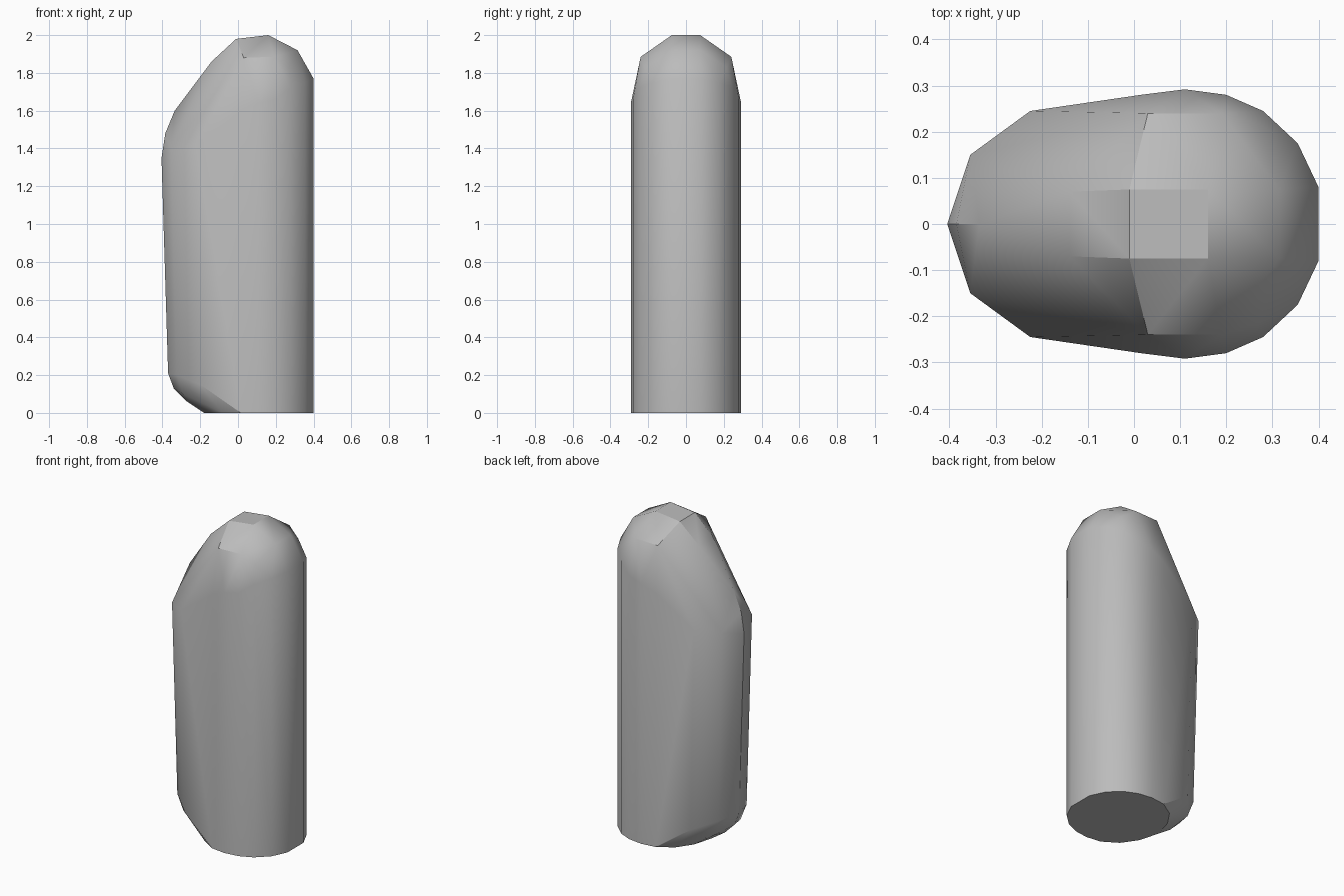
import bpy, bmesh, math

if "Cube" in bpy.data.objects:
    bpy.data.objects.remove(bpy.data.objects["Cube"], do_unlink=True)

# Single plain grey
grey = bpy.data.materials.new("plain_grey")
grey.use_nodes = True
colour = (0.5, 0.5, 0.5, 1)
grey.diffuse_color = colour
grey.node_tree.nodes["Principled BSDF"].inputs["Base Color"].default_value = colour

# Half outline of the round column: x, y, height of its shoulder
column = [(0.40, 0.08, 1.77), (0.355, 0.175, 1.75), (0.28, 0.245, 1.72),
          (0.20, 0.28, 1.66), (0.11, 0.292, 1.64), (0.015, 0.28, 1.60)]
# Remaining back part of the round foot
foot = [(-0.08, 0.22, 0), (-0.145, 0.125, 0), (-0.18, 0, 0)]
# Rounded keel edge, lower and upper ends
keel = [(-0.27, 0, 0.06), (-0.34, 0, 0.13), (-0.37, 0, 0.21),
        (-0.29, 0.13, 0.10), (-0.325, 0.14, 0.20), (-0.20, 0.24, 0.15),
        (-0.405, 0, 1.35), (-0.385, 0, 1.48), (-0.335, 0, 1.60),
        (-0.355, 0.15, 1.40), (-0.225, 0.245, 1.42)]
# Faceted crown: flat ridge and its lower shoulders
crown = [(-0.14, 0.07, 1.86), (-0.01, 0.075, 1.98), (0.16, 0.075, 2.0),
         (0.315, 0.075, 1.92), (0.03, 0.24, 1.88), (0.19, 0.24, 1.885),
         (0.27, 0.215, 1.83)]

half = [(x, y, 0) for x, y, z in column] + column + foot + keel + crown
points = {(x, s * y, z) for x, y, z in half for s in (1, -1)}

# Wrap the points in one convex skin and merge coplanar triangles
bm = bmesh.new()
for p in sorted(points):
    bm.verts.new(p)
hull = bmesh.ops.convex_hull(bm, input=bm.verts[:])
inside = [v for v in bm.verts if not v.link_faces]
bmesh.ops.delete(bm, geom=inside, context='VERTS')
bmesh.ops.dissolve_limit(bm, angle_limit=math.radians(1),
                         verts=bm.verts[:], edges=bm.edges[:])
bmesh.ops.recalc_face_normals(bm, faces=bm.faces[:])

mesh = bpy.data.meshes.new("rounded_block")
bm.to_mesh(mesh)
bm.free()
mesh.materials.append(grey)
block = bpy.data.objects.new("rounded_block", mesh)
bpy.context.collection.objects.link(block)

# Smooth sides, crisp foot and crown facets
bpy.ops.object.select_all(action='DESELECT')
block.select_set(True)
bpy.context.view_layer.objects.active = block
bpy.ops.object.shade_smooth_by_angle(angle=math.radians(30))
